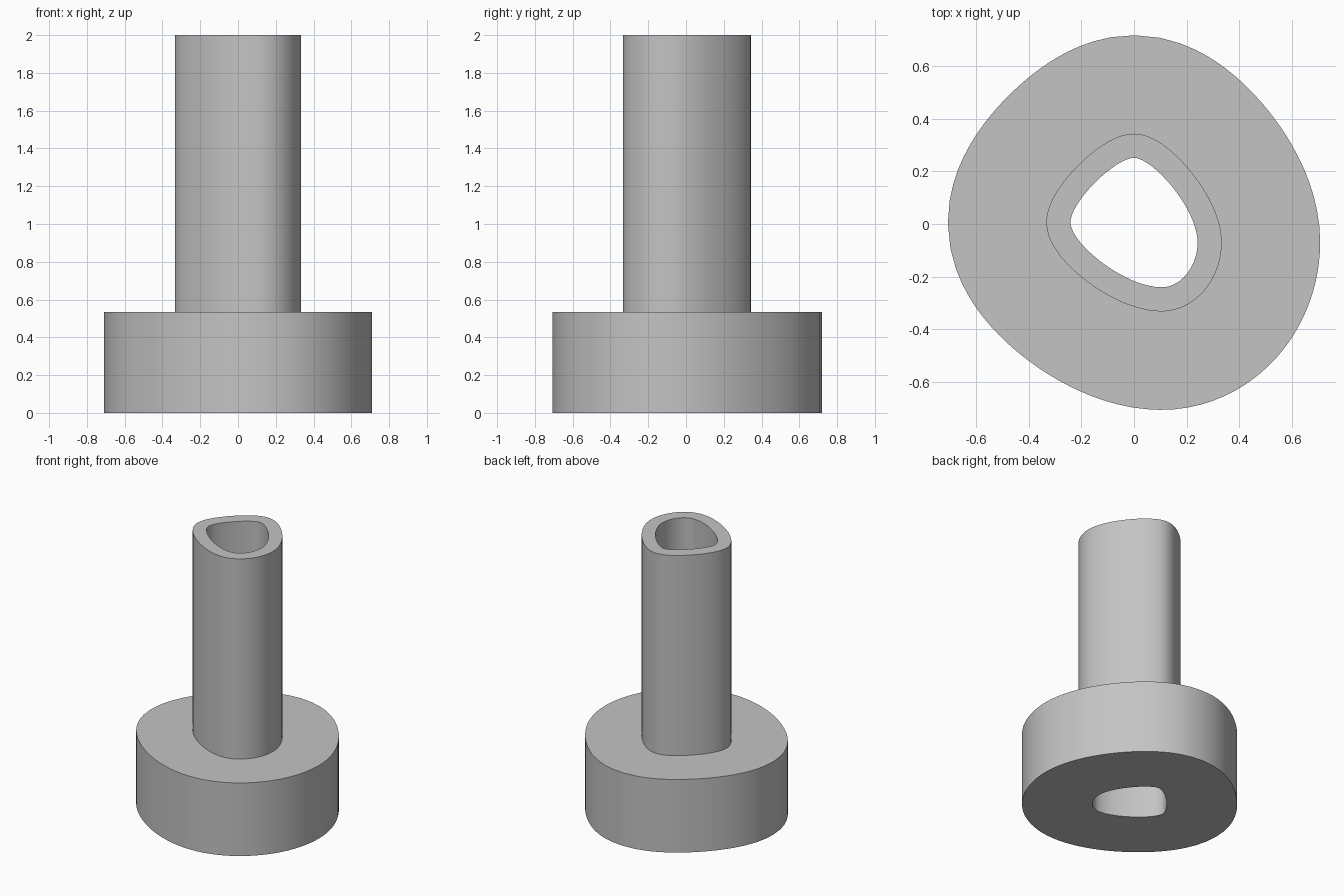
import bpy, bmesh, math
from mathutils import Vector
from mathutils.geometry import interpolate_bezier

cube = bpy.data.objects.get("Cube")
if cube:
    bpy.data.objects.remove(cube, do_unlink=True)

STEPS = 24
FLANGE_TOP, HEIGHT = 0.535, 2.0
WALL, RIM = 0.092, 0.467

# Bore outline: knots at its four extremes, with handles in and out
top, right = Vector((0, 0.252)), Vector((0.242, -0.07))
bottom, left = Vector((0.105, -0.241)), Vector((-0.242, 0.006))
segments = [
    (top, (0.07, 0), (0, 0.13), right),
    (right, (0, -0.09), (0.075, 0), bottom),
    (bottom, (-0.14, 0), (0, -0.08), left),
    (left, (0, 0.08), (-0.07, 0), top),
]
outline = []
for a, out_handle, in_handle, b in segments:
    pts = interpolate_bezier(a, a + Vector(out_handle), b + Vector(in_handle), b, STEPS + 1)
    outline += [Vector(p[:2]) for p in pts[:-1]]


def offset(distance):
    """Outline pushed outwards along its normals."""
    result = []
    for i, p in enumerate(outline):
        t = (outline[(i + 1) % len(outline)] - outline[i - 1]).normalized()
        result.append(p + Vector((-t.y, t.x)) * distance)
    return result


# Section of the whole part: bore, base flange, then tube
section = [(0, 0), (RIM, 0), (RIM, FLANGE_TOP),
           (WALL, FLANGE_TOP), (WALL, HEIGHT), (0, HEIGHT)]
bm = bmesh.new()
rings = [[bm.verts.new((p.x, p.y, z)) for p in offset(d)] for d, z in section]
for k, ring in enumerate(rings):
    after = rings[(k + 1) % len(rings)]
    for i in range(len(ring)):
        j = (i + 1) % len(ring)
        bm.faces.new((ring[i], ring[j], after[j], after[i]))
bmesh.ops.recalc_face_normals(bm, faces=bm.faces)
mesh = bpy.data.meshes.new("flanged_tube")
bm.to_mesh(mesh)
bm.free()

# Plain grey finish
grey = bpy.data.materials.new("plain_grey")
grey.use_nodes = True
colour = (0.55, 0.55, 0.55, 1)
grey.diffuse_color = colour
grey.node_tree.nodes["Principled BSDF"].inputs["Base Color"].default_value = colour
mesh.materials.append(grey)

tube = bpy.data.objects.new("flanged_tube", mesh)
bpy.context.collection.objects.link(tube)
bpy.ops.object.select_all(action="DESELECT")
tube.select_set(True)
bpy.context.view_layer.objects.active = tube
bpy.ops.object.shade_smooth_by_angle(angle=math.radians(30))
